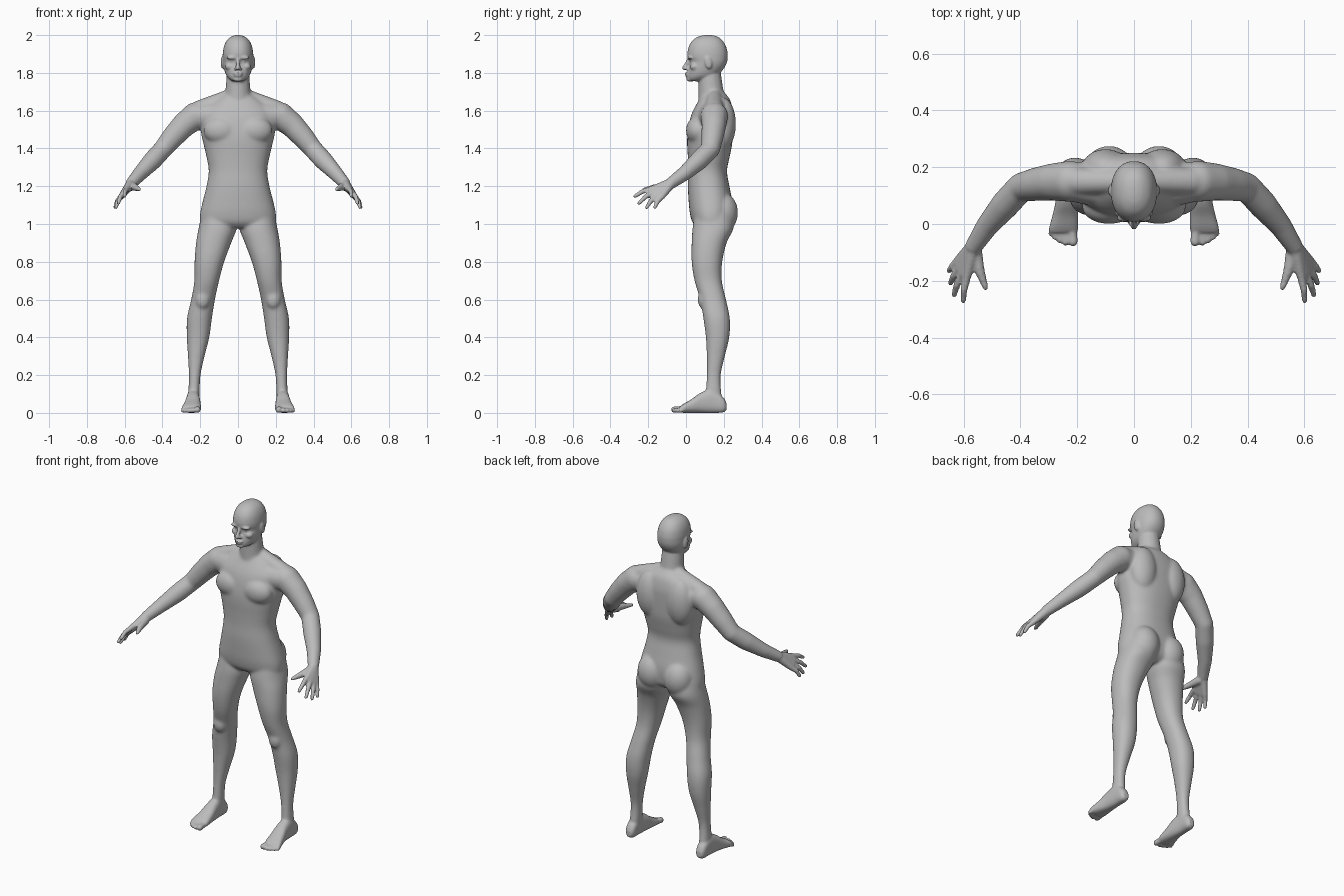
import bpy, bmesh, math
from mathutils import Vector, Matrix

bm = bmesh.new()


def spline(rows, steps=5):
    """Catmull-Rom interpolation of section rows."""
    out = []
    for i in range(len(rows) - 1):
        p0, p1 = rows[max(i - 1, 0)], rows[i]
        p2, p3 = rows[i + 1], rows[min(i + 2, len(rows) - 1)]
        for s in range(steps):
            t = s / steps
            out.append([0.5 * (2 * b + (c - a) * t + (2 * a - 5 * b + 4 * c - d) * t * t
                               + (3 * b - a - 3 * c + d) * t ** 3)
                        for a, b, c, d in zip(p0, p1, p2, p3)])
    return out + [list(rows[-1])]


def loft(rows, axis='Z', power=2.2, n=40):
    """Rows: (position, u min, u max, v min, v max) of rounded sections."""
    rings = []
    for p, u0, u1, v0, v1 in spline(rows):
        ring = []
        for k in range(n):
            a = 2 * math.pi * k / n
            c, s = math.cos(a), math.sin(a)
            u = (u0 + u1) / 2 + (u1 - u0) / 2 * math.copysign(abs(c) ** (2 / power), c)
            v = (v0 + v1) / 2 + (v1 - v0) / 2 * math.copysign(abs(s) ** (2 / power), s)
            ring.append(bm.verts.new((u, v, p) if axis == 'Z' else (u, p, v)))
        rings.append(ring)
    for r, q in zip(rings, rings[1:]):
        for k in range(n):
            bm.faces.new((r[k], r[(k + 1) % n], q[(k + 1) % n], q[k]))
    bm.faces.new(rings[0][::-1])
    bm.faces.new(rings[-1])


def hull(*balls):
    """Convex skin around balls (x, y, z, radius)."""
    tmp = bmesh.new()
    n = 150
    for x, y, z, r in balls:
        for i in range(n):
            h = 1 - 2 * (i + 0.5) / n
            w, a = math.sqrt(1 - h * h), i * 2.399963
            tmp.verts.new((x + r * w * math.cos(a), y + r * w * math.sin(a), z + r * h))
    bmesh.ops.convex_hull(tmp, input=tmp.verts[:])
    loose = [v for v in tmp.verts if not v.link_faces]
    bmesh.ops.delete(tmp, geom=loose, context='VERTS')
    me = bpy.data.meshes.new("tmp")
    tmp.to_mesh(me)
    tmp.free()
    bm.from_mesh(me)
    bpy.data.meshes.remove(me)


def chain(*balls):
    for a, b in zip(balls, balls[1:]):
        hull(a, b)


def blob(pos, size, tilt=0):
    m = Matrix.Translation(pos) @ Matrix.Rotation(tilt, 4, 'X') @ Matrix.Diagonal((*size, 1))
    bmesh.ops.create_icosphere(bm, subdivisions=4, radius=1, matrix=m)


# ---- one side: leg
loft([(1.06, .03, .19, .05, .24), (.98, .008, .208, .035, .252), (.9, .036, .222, .03, .215),
      (.8, .073, .23, .03, .192), (.7, .1, .231, .045, .19), (.6, .122, .248, .075, .212),
      (.5, .138, .27, .092, .232), (.4, .152, .271, .105, .229), (.3, .177, .265, .11, .206),
      (.2, .198, .26, .11, .184), (.1, .204, .263, .105, .187), (.05, .207, .264, .11, .19)])
blob((.187, .09, .6), (.038, .028, .05))
# foot and toes
loft([(.215, .22, .253, .015, .05), (.195, .208, .266, .002, .085), (.14, .205, .27, 0, .125),
      (.08, .2, .276, 0, .108), (.03, .197, .287, 0, .073), (-.01, .196, .298, 0, .05),
      (-.03, .2, .298, .003, .036)], axis='Y', power=2.5)
for x, y, r in ((.215, -.062, .017), (.241, -.064, .0125), (.26, -.057, .012),
                (.277, -.046, .0115), (.291, -.032, .011)):
    hull((x * .9 + .025, -.01, .02, r), (x, y, r, r))

# ---- one side: shoulder and arm
hull((.03, .15, 1.68, .04), (.2, .15, 1.607, .05))
hull((.1, .135, 1.57, .08), (.225, .15, 1.572, .07))
chain((.225, .15, 1.572, .073), (.285, .148, 1.525, .066), (.345, .14, 1.46, .059),
      (.397, .13, 1.397, .051), (.452, .07, 1.337, .051), (.515, -.005, 1.27, .04),
      (.563, -.078, 1.217, .031))
# hand: palm, fingers, thumb
wrist = (.565, -.08, 1.215, .027)
fingers = [((.588, -.185, 1.185), (.601, -.27, 1.147)), ((.605, -.172, 1.167), (.633, -.249, 1.11)),
           ((.615, -.152, 1.152), (.646, -.208, 1.088)), ((.62, -.128, 1.143), (.651, -.165, 1.088))]
hull(wrist, *[(*k, .015) for k, t in fingers])
for k, t in fingers:
    k, t = Vector(k), Vector(t)
    mid = (k + t) / 2 + Vector((.004, -.003, .006))
    chain((*k, .0145), (*mid, .0125), (*t, .0095))
chain((.558, -.1, 1.2, .024), (.543, -.165, 1.193, .018), (.522, -.225, 1.183, .011))

# ---- one side: chest, shoulder blade, buttock
blob((.088, .06, 1.495), (.095, .06, .075))
blob((.1, .195, 1.53), (.085, .069, .14))
blob((.088, .195, 1.06), (.086, .08, .105))
# brow, eye, cheek, nostril, ear
blob((.03, .022, 1.88), (.032, .016, .009))
blob((.031, .036, 1.861), (.015, .014, .009))
blob((.044, .046, 1.833), (.025, .026, .02))
blob((.012, .004, 1.822), (.009, .011, .008))
blob((.083, .118, 1.855), (.008, .019, .034), .2)

# ---- mirror to the other side
dup = bmesh.ops.duplicate(bm, geom=bm.verts[:] + bm.edges[:] + bm.faces[:])
for v in dup['geom']:
    if isinstance(v, bmesh.types.BMVert):
        v.co.x *= -1

# ---- torso
torso = [(1.7, .05, .09, .2), (1.66, .12, .07, .232), (1.6, .185, .037, .248), (1.55, .192, .02, .25),
         (1.48, .195, .008, .248), (1.42, .182, .006, .244), (1.35, .166, .01, .23),
         (1.28, .155, .012, .217), (1.2, .167, .01, .23), (1.12, .187, .014, .245),
         (1.06, .2, .02, .245), (1.01, .2, .033, .235), (.98, .17, .06, .2)]
loft([(z, -w, w, f, b) for z, w, f, b in torso], power=2.3)
# neck
hull((0, .135, 1.66, .07), (0, .125, 1.8, .059))
# head
head = [(2.0, .012, .1, .135), (1.993, .034, .068, .165), (1.975, .057, .038, .19),
        (1.945, .073, .017, .21), (1.91, .08, .008, .22), (1.885, .081, .009, .221),
        (1.86, .08, .02, .218), (1.835, .077, .016, .208), (1.81, .071, .011, .19),
        (1.785, .061, .009, .165), (1.767, .045, .01, .125), (1.756, .028, .022, .085)]
loft([(z, -w, w, f, b) for z, w, f, b in head])
# nose, lips, chin
hull((0, .014, 1.872, .008), (0, -.008, 1.826, .012))
blob((0, .008, 1.797), (.025, .015, .0065))
blob((0, .01, 1.784), (.022, .015, .0065))
blob((0, .021, 1.766), (.026, .019, .013))

# ---- fuse everything into one skin
bmesh.ops.recalc_face_normals(bm, faces=bm.faces[:])
mesh = bpy.data.meshes.new("body_parts")
bm.to_mesh(mesh)
bm.free()
body = bpy.data.objects.new("body", mesh)
bpy.context.collection.objects.link(body)
rm = body.modifiers.new("fuse", 'REMESH')
rm.mode = 'VOXEL'
rm.voxel_size = .0058
rm.use_smooth_shade = True
deps = bpy.context.evaluated_depsgraph_get()
skin = bpy.data.meshes.new_from_object(body.evaluated_get(deps))
body.modifiers.clear()
body.data = skin
bpy.data.meshes.remove(mesh)
skin.name = "body"

# ---- soften: strongly on trunk and limbs, lightly on face, hands and feet
soft = body.vertex_groups.new(name="trunk_and_limbs")
for v in skin.vertices:
    x, y, z = v.co
    w = min((.56 - abs(x)) / .08, (1.76 - z) / .06, (z - .08) / .08, 1)
    if w > 0:
        soft.add([v.index], w, 'REPLACE')
sm = body.modifiers.new("soften_trunk", 'SMOOTH')
sm.factor, sm.iterations, sm.vertex_group = .5, 24, soft.name
sm = body.modifiers.new("soften_all", 'SMOOTH')
sm.factor, sm.iterations = .5, 3
for p in skin.polygons:
    p.use_smooth = True

# ---- colour
grey = bpy.data.materials.new("plain_grey")
grey.diffuse_color = (.5, .5, .5, 1)
skin.materials.clear()
skin.materials.append(grey)
